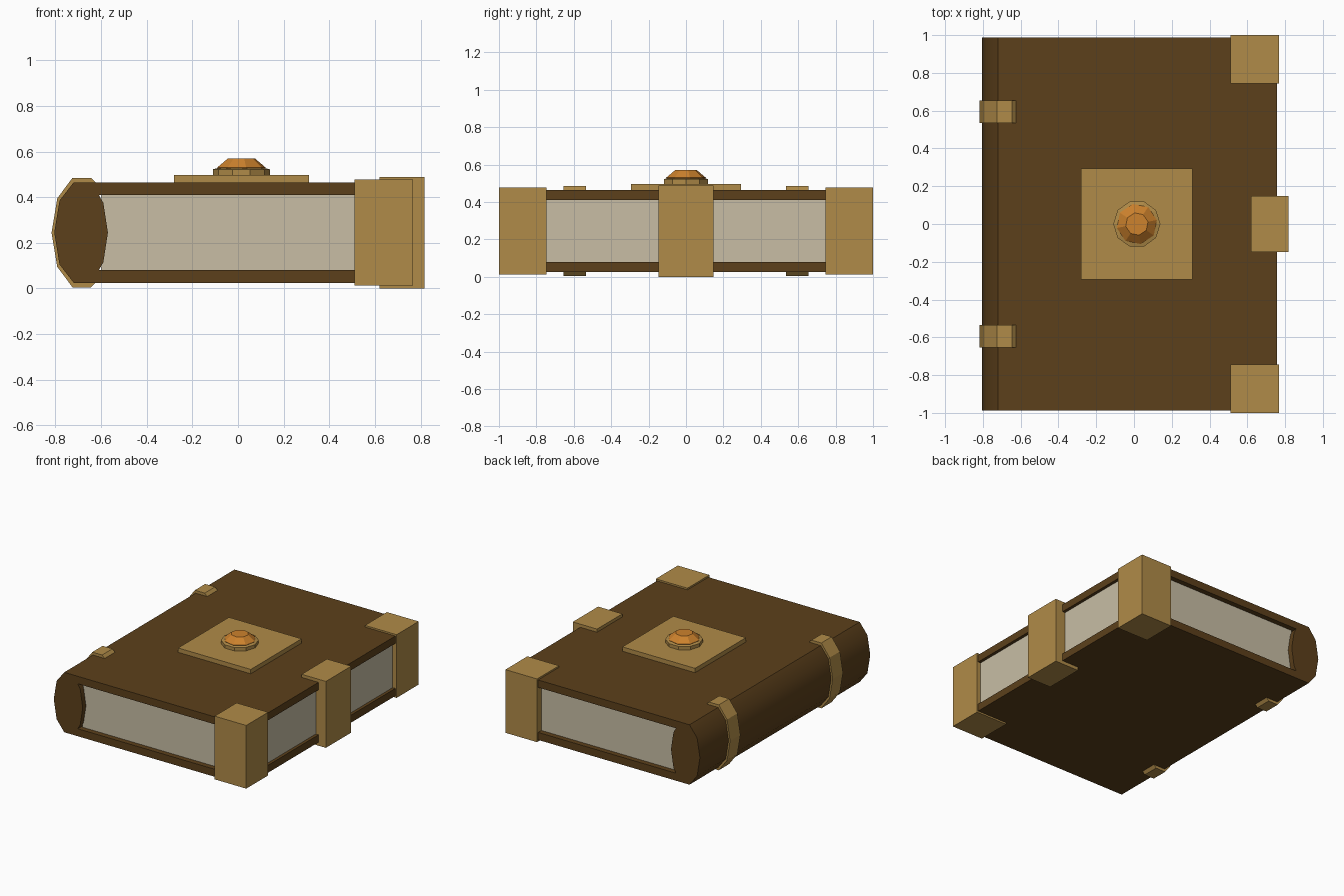
import bpy, bmesh
from math import pi, cos, sin, radians

if "Cube" in bpy.data.objects:
    bpy.data.objects.remove(bpy.data.objects["Cube"])


def material(name, rgb):
    m = bpy.data.materials.new(name)
    m.diffuse_color = (*rgb, 1)
    m.use_nodes = True
    m.node_tree.nodes["Principled BSDF"].inputs["Base Color"].default_value = m.diffuse_color
    return m


LEATHER = material("leather", (0.107, 0.051, 0.011))
BRASS = material("brass", (0.434, 0.258, 0.065))
PAPER = material("paper", (0.578, 0.515, 0.376))
AMBER = material("amber", (0.61, 0.223, 0.026))


def finish(name, bm, mat):
    bmesh.ops.recalc_face_normals(bm, faces=bm.faces)
    mesh = bpy.data.meshes.new(name)
    bm.to_mesh(mesh)
    bm.free()
    mesh.materials.append(mat)
    ob = bpy.data.objects.new(name, mesh)
    bpy.context.collection.objects.link(ob)
    return ob


def box(name, x, y, z, mat):
    return prism(name, [(x[0], z[0]), (x[1], z[0]), (x[1], z[1]), (x[0], z[1])], *y, mat)


def prism(name, profile, y0, y1, mat):
    """Extrude an xz profile along y."""
    bm = bmesh.new()
    face = bm.faces.new([bm.verts.new((x, y0, z)) for x, z in profile])
    ext = bmesh.ops.extrude_face_region(bm, geom=[face])
    moved = [v for v in ext["geom"] if isinstance(v, bmesh.types.BMVert)]
    bmesh.ops.translate(bm, verts=moved, vec=(0, y1 - y0, 0))
    return finish(name, bm, mat)


def lathe(name, rings, sides, phase, mat, cx=0.015):
    """Stack faceted rings given as (radius, z) and cap both ends."""
    bm = bmesh.new()
    loops = [[bm.verts.new((cx + r * cos(phase + 2 * pi * i / sides),
                            r * sin(phase + 2 * pi * i / sides), z))
              for i in range(sides)] for r, z in rings]
    for a, b in zip(loops, loops[1:]):
        for i in range(sides):
            j = (i + 1) % sides
            bm.faces.new((a[i], a[j], b[j], b[i]))
    bm.faces.new(loops[0])
    bm.faces.new(loops[-1])
    return finish(name, bm, mat)


MID = 0.245


def mirrored(upper):
    """Continue an upper half profile (x, height above middle) below the middle."""
    lower = [(x, -h) for x, h in reversed(upper) if h > 0]
    return [(x, MID + h) for x, h in upper + lower]


# Covers and rounded spine as one wrapped profile
outer = mirrored([(0.757, 0.22), (-0.72, 0.22), (-0.782, 0.14), (-0.805, 0)])
inner = mirrored([(0.757, 0.165), (-0.61, 0.165), (-0.59, 0.13), (-0.57, 0)])
cover = prism("cover", outer + inner[::-1], -0.988, 0.988, LEATHER)
bpy.context.view_layer.objects.active = cover
cover.select_set(True)
bpy.ops.object.shade_smooth_by_angle(angle=radians(35))

# Page block
box("pages", (-0.6, 0.735), (-0.95, 0.95), (0.08, 0.41), PAPER)

# Raised bands round the spine
band = mirrored([(-0.625, 0.22), (-0.645, 0.24), (-0.725, 0.24), (-0.792, 0.15), (-0.817, 0)])
band_inner = mirrored([(-0.625, 0.21), (-0.715, 0.21), (-0.775, 0.13), (-0.795, 0)])
for label, s in (("front", -1), ("back", 1)):
    prism(f"spine_band_{label}", band + band_inner[::-1], s * 0.595 - 0.06, s * 0.595 + 0.06, BRASS)
    # Corner guards
    box(f"corner_guard_{label}", (0.51, 0.767), sorted((s * 0.745, s * 1.0)), (0.013, 0.477), BRASS)

# Clasp on the open edge
box("clasp", (0.62, 0.817), (-0.147, 0.147), (0, 0.488), BRASS)

# Centre plate, gem collar and faceted gem
box("centre_plate", (-0.28, 0.31), (-0.295, 0.295), (0.46, 0.497), BRASS)
lathe("gem_collar", [(0.125, 0.49), (0.125, 0.522), (0.105, 0.527)], 10, 0, BRASS)
lathe("gem", [(0.1, 0.515), (0.108, 0.53), (0.06, 0.57)], 8, pi / 16, AMBER)
